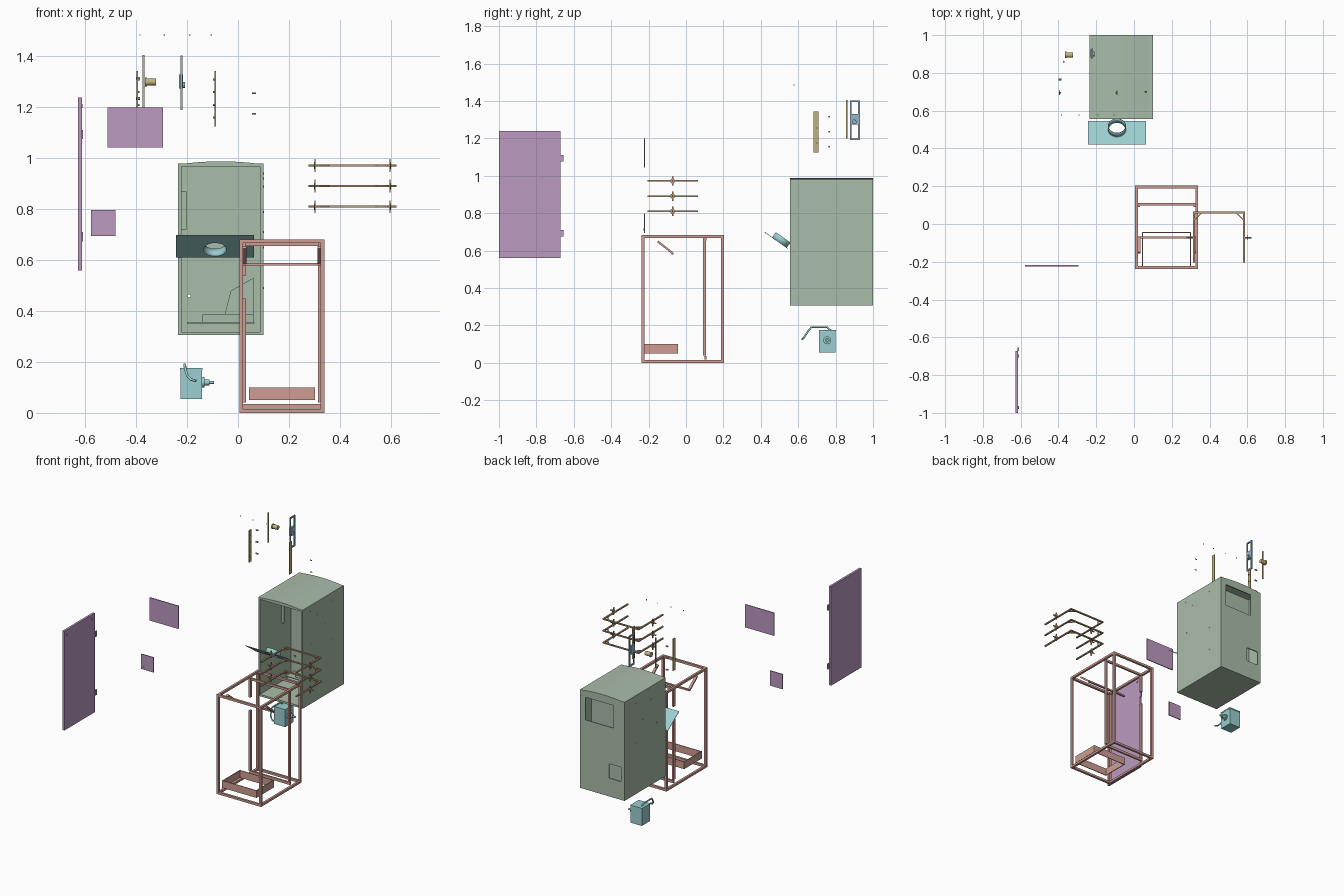
import bpy, bmesh, math
from mathutils import Vector

if "Cube" in bpy.data.objects:
    bpy.data.objects.remove(bpy.data.objects["Cube"])

def mat(name, c):
    m = bpy.data.materials.new(name)
    m.diffuse_color = (*c, 1)
    m.use_nodes = True
    m.node_tree.nodes["Principled BSDF"].inputs["Base Color"].default_value = m.diffuse_color
    return m

RED = mat("red_steel", (.62, .34, .29))
GREEN = mat("green_shell", (.40, .51, .40))
PURPLE = mat("purple_panel", (.50, .32, .53))
TEAL = mat("teal_basin", (.33, .62, .63))
BROWN = mat("brown_rail", (.52, .35, .20))
GOLD = mat("gold_lock", (.55, .46, .20))
BLUE = mat("blue_latch", (.30, .46, .58))

def finish(name, bm, m):
    bmesh.ops.recalc_face_normals(bm, faces=bm.faces)
    me = bpy.data.meshes.new(name)
    bm.to_mesh(me)
    bm.free()
    ob = bpy.data.objects.new(name, me)
    bpy.context.collection.objects.link(ob)
    if m:
        me.materials.append(m)
    return ob

def boxes(name, m, *specs):
    """One object from boxes given as (x0, x1, y0, y1, z0, z1)."""
    bm = bmesh.new()
    for x0, x1, y0, y1, z0, z1 in specs:
        vs = bmesh.ops.create_cube(bm, size=1)["verts"]
        for v in vs:
            v.co = ((x0 + x1) / 2 + v.co.x * (x1 - x0), (y0 + y1) / 2 + v.co.y * (y1 - y0),
                    (z0 + z1) / 2 + v.co.z * (z1 - z0))
    return finish(name, bm, m)

def prism(name, m, pts, vec):
    bm = bmesh.new()
    f = bm.faces.new([bm.verts.new(p) for p in pts])
    r = bmesh.ops.extrude_face_region(bm, geom=[f], use_keep_orig=True)
    bmesh.ops.translate(bm, vec=vec, verts=[e for e in r["geom"] if isinstance(e, bmesh.types.BMVert)])
    return finish(name, bm, m)

def rod(name, m, a, b, r, n=16, caps=True):
    a, b = Vector(a), Vector(b)
    bm = bmesh.new()
    bmesh.ops.create_cone(bm, cap_ends=caps, segments=n, radius1=r, radius2=r, depth=(b - a).length)
    ob = finish(name, bm, m)
    ob.location = (a + b) / 2
    ob.rotation_euler = (b - a).to_track_quat('Z', 'Y').to_euler()
    for p in ob.data.polygons:
        p.use_smooth = len(p.vertices) == 4
    return ob

def pipe(name, m, pts, r):
    cu = bpy.data.curves.new(name, 'CURVE')
    cu.dimensions = '3D'
    cu.bevel_depth, cu.bevel_resolution, cu.use_fill_caps = r, 2, True
    s = cu.splines.new('POLY')
    s.points.add(len(pts) - 1)
    for q, p in zip(s.points, pts):
        q.co = (*p, 1)
    ob = bpy.data.objects.new(name, cu)
    bpy.context.collection.objects.link(ob)
    cu.materials.append(m)
    return ob

def cut(ob, cutter):
    cutter.hide_render = True
    cutter.hide_viewport = False
    cutter.display_type = 'WIRE'
    md = ob.modifiers.new("cut", 'BOOLEAN')
    md.operation, md.solver, md.object = 'DIFFERENCE', 'EXACT', cutter
    bpy.context.view_layer.update()
    new = bpy.data.meshes.new_from_object(ob.evaluated_get(bpy.context.evaluated_depsgraph_get()))
    ob.modifiers.clear()
    ob.data = new
    bpy.data.objects.remove(cutter)

# Steel frame: posts, rails, middle uprights
X0, X1, Y0, Y1, H, T = .005, .34, -.237, .203, .682, .015
bars = []
for x in (X0, X1 - T):
    for y in (Y0, Y1 - T):
        bars.append((x, x + T, y, y + T, 0, H))
for z in (0, H - T):
    for y in (Y0, Y1 - T):
        bars.append((X0 + T, X1 - T, y, y + T, z, z + T))
    for x in (X0, X1 - T):
        bars.append((x, x + T, Y0 + T, Y1 - T, z, z + T))
boxes("frame", RED, *bars)
boxes("frame_uprights", RED, (.018, .031, .09, .108, .04, .45), (.018, .031, .09, .108, .54, .67),
      (.314, .327, .09, .108, .04, .67))
boxes("frame_cross_rails", RED, (.02, .325, .098, .11, .655, .67), (.02, .325, .098, .11, .018, .035))

# Tilted basin bracket
for i, x in enumerate((.018, .312)):
    prism(f"bracket_arm_{i}", RED, [(x, -.155, .645), (x, -.148, .653), (x, -.068, .59), (x, -.075, .582)],
          (.016, 0, 0))
boxes("bracket_cross_bar", RED, (.02, .325, -.078, -.066, .579, .589))

# Open floor collar
t = .005
boxes("floor_collar", RED, (.043, .302, -.232, -.232 + t, .05, .1), (.043, .302, -.042 - t, -.042, .05, .1),
      (.043, .043 + t, -.227, -.047, .05, .1), (.302 - t, .302, -.227, -.047, .05, .1))

# Cabinet shell with arched top, open front and two service openings
cx, arch = -.0675, []
for i in range(17):
    u = -1 + i / 8
    arch.append((cx - u * .145, .555, .979 + .009 * (1 - u * u)))
shell = prism("cabinet_shell", GREEN, [(-.235, .555, .305), (.1, .555, .305), (.1, .555, .979)] + arch
              + [(-.235, .555, .979)], (0, .445, 0))
cut(shell, boxes("cut_inside", None, (-.222, .087, .50, .993, .318, .967)))
cut(shell, boxes("cut_upper", None, (-.15, .06, .98, 1.05, .78, .935)))
cut(shell, boxes("cut_lower", None, (-.21, -.118, .98, 1.05, .43, .528)))

# Inner partition with a hole, housing and wall guide
part = boxes("cabinet_partition", GREEN, (-.222, .087, .89, .897, .318, .967))
cut(part, rod("cut_hole", None, (-.192, .85, .46), (-.192, .95, .46), .006))
boxes("inner_shelf", GREEN, (-.2, .065, .80, .889, .352, .357))
boxes("inner_housing", GREEN, (-.14, .06, .82, .889, .357, .388))
prism("inner_chute", GREEN, [(-.052, .85, .388), (.06, .85, .388), (.06, .85, .53), (-.028, .85, .48)], (0, .039, 0))
boxes("wall_guide", GREEN, (-.221, -.203, .785, .795, .72, .87))
for i, (y, z) in enumerate([(.64, .94), (.88, .92), (.71, .89), (.80, .79), (.88, .65), (.65, .71), (.88, .49)]):
    for s, x in (("right", .1), ("left", -.235)):
        rod(f"rivet_{s}_{i}", GREEN, (x - .0015, y, z), (x + .0015, y, z), .004, 10)

# Door and service covers
boxes("door", PURPLE, (-.628, -.613, -1, -.672, .56, 1.238))
for i, z in enumerate((.674, 1.075)):
    boxes(f"door_hinge_{i}", PURPLE, (-.616, -.608, -.672, -.655, z, z + .037))
for i, y in enumerate((-.972, -.7)):
    rod(f"door_bolt_{i}", PURPLE, (-.614, y, 1.205), (-.61, y, 1.205), .008)
boxes("upper_cover", PURPLE, (-.513, -.295, -.224, -.218, 1.043, 1.2))
boxes("lower_cover", PURPLE, (-.577, -.482, -.224, -.218, .695, .797))
rod("lower_cover_lock", PURPLE, (-.56, -.226, .712), (-.56, -.218, .712), .005)

# Tilted basin plate with round opening and collar
n = Vector((0, .58, .815))
plate = prism("basin_plate", TEAL, [(-.243, .42, .697), (.063, .42, .697), (.063, .543, .61), (-.243, .543, .61)],
              n * .003)
c = Vector((-.09, .499, .642))
cut(plate, rod("cut_basin", None, c - n * .03, c + n * .03, .045, 40))
ring = rod("basin_collar", TEAL, c, c + n * .035, .048, 40, False)
sol = ring.modifiers.new("wall", 'SOLIDIFY')
sol.thickness = .004

# Water tank, hose and valve
boxes("tank", TEAL, (-.226, -.142, .712, .8, .055, .174))
boxes("tank_lid", TEAL, (-.228, -.14, .71, .802, .168, .176))
pipe("tank_hose", TEAL, [(-.205, .775, .172), (-.21, .755, .19), (-.21, .67, .19), (-.207, .655, .172),
                         (-.199, .638, .146), (-.185, .628, .131), (-.165, .62, .126)], .005)
rod("valve_flange", TEAL, (-.142, .755, .12), (-.132, .755, .12), .021, 24)
rod("valve_body", TEAL, (-.132, .755, .12), (-.112, .755, .12), .012)
rod("valve_tip", TEAL, (-.112, .755, .12), (-.095, .755, .12), .006)

# Three U-shaped rails with corner braces and side fasteners
for k, z in enumerate((.81, .891, .972)):
    w, h = .01, .004
    boxes(f"rail_{k}", BROWN, (.312, .312 + w, -.205, .065, z - h, z + h), (.578, .578 + w, -.205, .065, z - h, z + h),
          (.322, .578, .055, .065, z - h, z + h))
    for s in (-1, 1):
        x = .45 + s * .128
        d = -s * .035
        prism(f"rail_brace_{k}_{s}", BROWN, [(x, .026, z - h), (x, .018, z - h), (x + d, .055, z - h),
                                             (x + d * .8, .055, z - h)], (0, 0, 2 * h))
        rod(f"rail_bolt_{k}_{s}", BROWN, (.45 + s * .13, -.072, z), (.45 + s * .173, -.072, z), .004, 10)
        rod(f"rail_washer_{k}_{s}", BROWN, (.45 + s * .148, -.072, z), (.45 + s * .152, -.072, z), .013)
        boxes(f"rail_tab_{k}_{s}", BROWN, (.45 + s * .148 - .002, .45 + s * .148 + .002, -.076, -.068,
                                            z - .025, z + .025))

# Slotted strips and their screws
for i, x in enumerate((-.395, -.09)):
    strip = boxes(f"strip_{i}", GOLD, (x - .003, x + .003, .683, .708, 1.125, 1.343))
    for j in range(4):
        s, z = (1 if i == 0 else -1), 1.16 + j * .05
        rod(f"strip_screw_{i}_{j}", GOLD, (x, .695, z), (x + s * .008, .695, z), .004, 10)
for j, z in enumerate((1.155, 1.235, 1.315)):
    rod(f"side_screw_{j}", GOLD, (-.4, .765, z), (-.384, .765, z), .005, 10)
for j, z in enumerate((1.175, 1.255)):
    rod(f"loose_screw_{j}", GOLD, (.055, .70, z), (.07, .70, z), .003, 10)
for j, x in enumerate((-.385, -.29, -.19, -.105)):
    rod(f"top_screw_{j}", GOLD, (x, .577, 1.482), (x, .577, 1.487), .003, 10)

# Lock rod with knob
boxes("lock_rod", GOLD, (-.375, -.368, .855, .863, 1.2, 1.405))
rod("lock_knob", GOLD, (-.36, .895, 1.3), (-.323, .895, 1.3), .014, 24)
rod("lock_knob_rim", GOLD, (-.365, .895, 1.3), (-.358, .895, 1.3), .017, 24)

# Latch frame with cross block
a, b = -.225, -.218
boxes("latch_frame", BLUE, (a, b, .876, .886, 1.19, 1.403), (a, b, .92, .93, 1.19, 1.403),
      (a, b, .886, .92, 1.19, 1.2), (a, b, .886, .92, 1.393, 1.403))
boxes("latch_block", BLUE, (-.231, -.217, .882, .925, 1.275, 1.33))
rod("latch_pin", BLUE, (-.228, .9, 1.288), (-.208, .9, 1.288), .012, 20)
